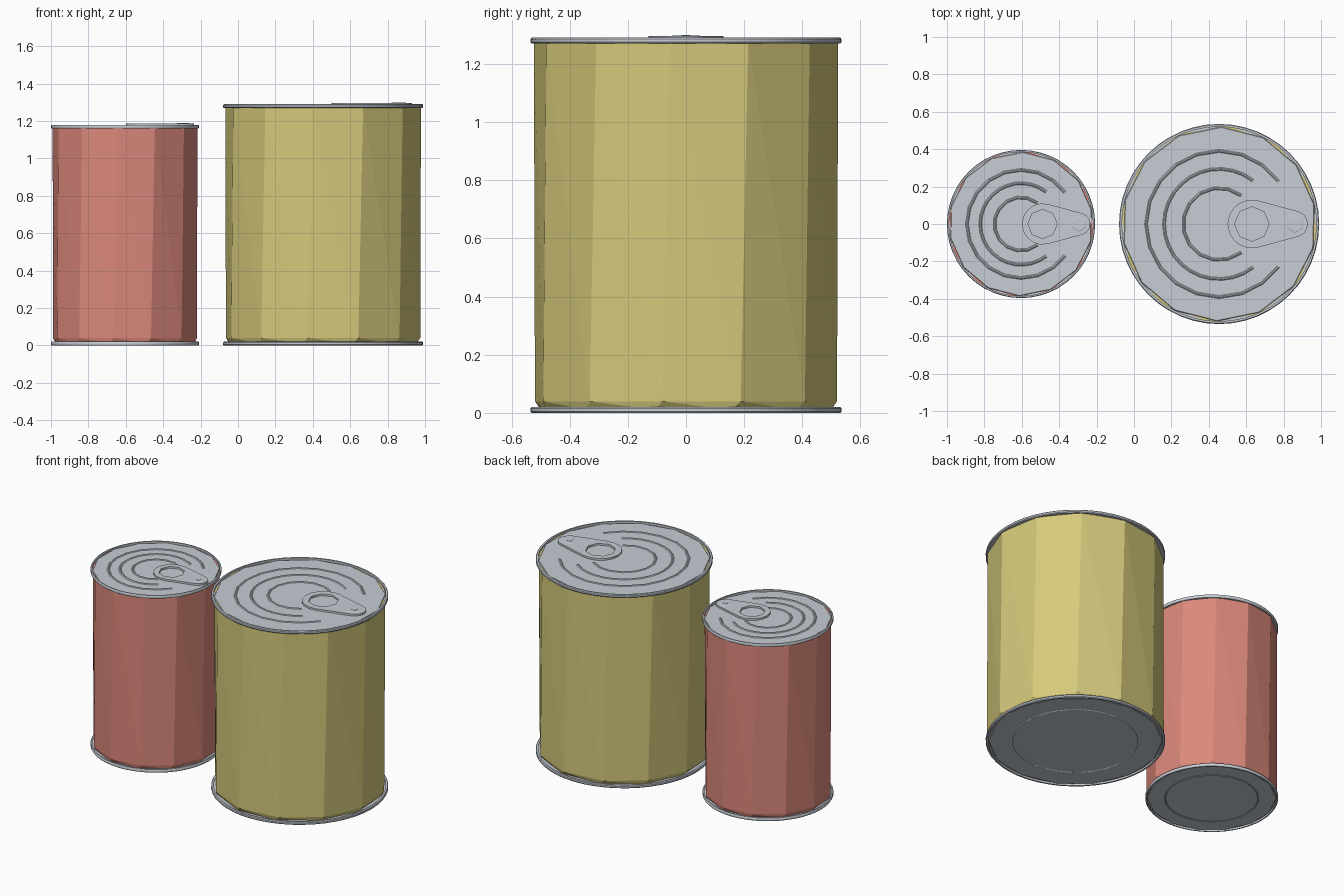
import bpy, bmesh
from math import cos, sin, pi, radians, acos

if "Cube" in bpy.data.objects:
    bpy.data.objects.remove(bpy.data.objects["Cube"])


def material(name, rgb):
    m = bpy.data.materials.new(name)
    m.use_nodes = True
    m.diffuse_color = (*rgb, 1)
    bsdf = next(n for n in m.node_tree.nodes if n.type == 'BSDF_PRINCIPLED')
    bsdf.inputs["Base Color"].default_value = (*rgb, 1)
    return m


SILVER = material("tin silver", (0.57, 0.61, 0.66))
RED = material("soft red", (0.72, 0.25, 0.2))
YELLOW = material("straw yellow", (0.67, 0.59, 0.2))


def lathe(name, profile, segs, loc, mat, start=0.0, arc=2 * pi, closed=False,
          cap=False, smooth=False, twist=0.0):
    """Turn (radius, z) points around z; twist turns each further ring a little."""
    bm = bmesh.new()
    full = arc > 2 * pi - 0.001
    steps = segs if full else segs + 1
    rings = []
    for j, (r, z) in enumerate(profile):
        angles = [start + twist * j + arc * i / segs for i in range(steps)]
        rings.append([bm.verts.new((r * cos(a), r * sin(a), z)) for a in angles])
    pairs = list(zip(rings, rings[1:]))
    if closed:
        pairs.append((rings[-1], rings[0]))
    for low, high in pairs:
        for i in range(segs):
            k = (i + 1) % steps
            bm.faces.new((low[i], low[k], high[k], high[i]))
    if cap:
        bm.faces.new(rings[0])
        bm.faces.new(rings[-1])
    if twist:
        bmesh.ops.triangulate(bm, faces=[f for f in bm.faces if len(f.verts) == 4])
    bmesh.ops.recalc_face_normals(bm, faces=bm.faces)
    if not full and sum(f.normal.z for f in bm.faces) < 0:
        bmesh.ops.reverse_faces(bm, faces=bm.faces)
    mesh = bpy.data.meshes.new(name)
    bm.to_mesh(mesh)
    bm.free()
    mesh.materials.append(mat)
    obj = bpy.data.objects.new(name, mesh)
    obj.location = loc
    bpy.context.collection.objects.link(obj)
    if smooth:
        select(obj)
        bpy.ops.object.shade_smooth_by_angle(angle=radians(40))
    return obj


def select(obj):
    bpy.ops.object.select_all(action='DESELECT')
    obj.select_set(True)
    bpy.context.view_layer.objects.active = obj


def arc_points(x, r, a, b, n):
    return [(x + r * cos(a + (b - a) * i / n), r * sin(a + (b - a) * i / n))
            for i in range(n + 1)]


def pull_tab(name, loc, s):
    """Teardrop plate with a finger hole, centred on the hole."""
    big, small, gap = 0.13 * s, 0.07 * s, 0.23 * s
    phi = acos((big - small) / gap)
    outline = (arc_points(0, big, phi, 2 * pi - phi, 10)
               + arc_points(gap, small, -phi, phi, 6))
    hole = arc_points(0, 0.092 * s, 0, 2 * pi, 8)[:-1]
    curve = bpy.data.curves.new(name, 'CURVE')
    curve.dimensions = '2D'
    curve.fill_mode = 'BOTH'
    curve.extrude = 0.006
    for points in (outline, hole):
        spline = curve.splines.new('POLY')
        spline.points.add(len(points) - 1)
        for p, (x, y) in zip(spline.points, points):
            p.co = (x, y, 0, 1)
        spline.use_cyclic_u = True
    curve.materials.append(SILVER)
    obj = bpy.data.objects.new(name, curve)
    obj.location = loc
    bpy.context.collection.objects.link(obj)
    select(obj)
    bpy.ops.object.convert(target='MESH')


def can(prefix, x, R, h, colour, tab_x, s):
    loc = (x, 0, 0)
    top = h - 0.008
    wall = R * 0.983

    # Faceted wall with a small chamfer at the foot
    lathe(prefix + "_body", [(wall * 0.97, 0.01), (wall, 0.04), (wall, h - 0.012)],
          12, loc, colour, start=radians(-102), cap=True, twist=radians(3))

    # Rolled rims, top and bottom
    for part, z in (("top_rim", h - 0.01), ("bottom_rim", 0.01)):
        lathe(prefix + "_" + part,
              [(R * 0.972, z - 0.01), (R * 0.992, z - 0.01), (R, z - 0.005),
               (R, z + 0.005), (R * 0.992, z + 0.01), (R * 0.972, z + 0.01)],
              48, loc, SILVER, closed=True, smooth=True)

    # Lid and base: round pan with a raised many-sided panel
    lathe(prefix + "_lid_pan", [(R * 0.98, h - 0.018), (R * 0.98, h - 0.014)],
          48, loc, SILVER, cap=True)
    lathe(prefix + "_lid_panel", [(R * 0.975, h - 0.016), (R * 0.965, top)],
          14, loc, SILVER, start=0.2, cap=True)
    lathe(prefix + "_base_pan", [(R * 0.98, 0.012), (R * 0.98, 0.016)],
          48, loc, SILVER, cap=True)
    lathe(prefix + "_base_panel", [(R * 0.965, 0.006), (R * 0.975, 0.014)],
          14, loc, SILVER, start=0.2, cap=True)
    lathe(prefix + "_base_bead", [(R * 0.69, 0.006), (R * 0.7, 0.003), (R * 0.71, 0.006)],
          32, loc, SILVER)

    # Open pressed beads around the pull tab
    for i, (ratio, gap, segs) in enumerate(((0.73, 36, 16), (0.55, 52, 22), (0.36, 52, 11))):
        r, a = R * ratio, radians(gap)
        lathe(f"{prefix}_lid_bead_{i + 1}",
              [(r - 0.008, top), (r - 0.003, top + 0.004),
               (r + 0.003, top + 0.004), (r + 0.008, top)],
              segs, loc, SILVER, start=a, arc=2 * pi - 2 * a)

    # Pull tab with hexagonal rivet and square stud
    tab_z = h + 0.0005
    pull_tab(prefix + "_pull_tab", (x + tab_x, 0, tab_z), s)
    rivet = (x + tab_x + 0.23 * s, 0, tab_z)
    lathe(prefix + "_rivet", [(0.052 * s, 0.004), (0.044 * s, 0.008)],
          6, rivet, SILVER, start=pi / 6, cap=True)
    lathe(prefix + "_rivet_stud", [(0.022 * s, 0.007), (0.022 * s, 0.0095)],
          4, rivet, SILVER, start=pi / 4, cap=True)


can("small_can", -0.604, 0.396, 1.18, RED, 0.115, 0.85)
can("large_can", 0.455, 0.535, 1.29, YELLOW, 0.175, 1.0)
